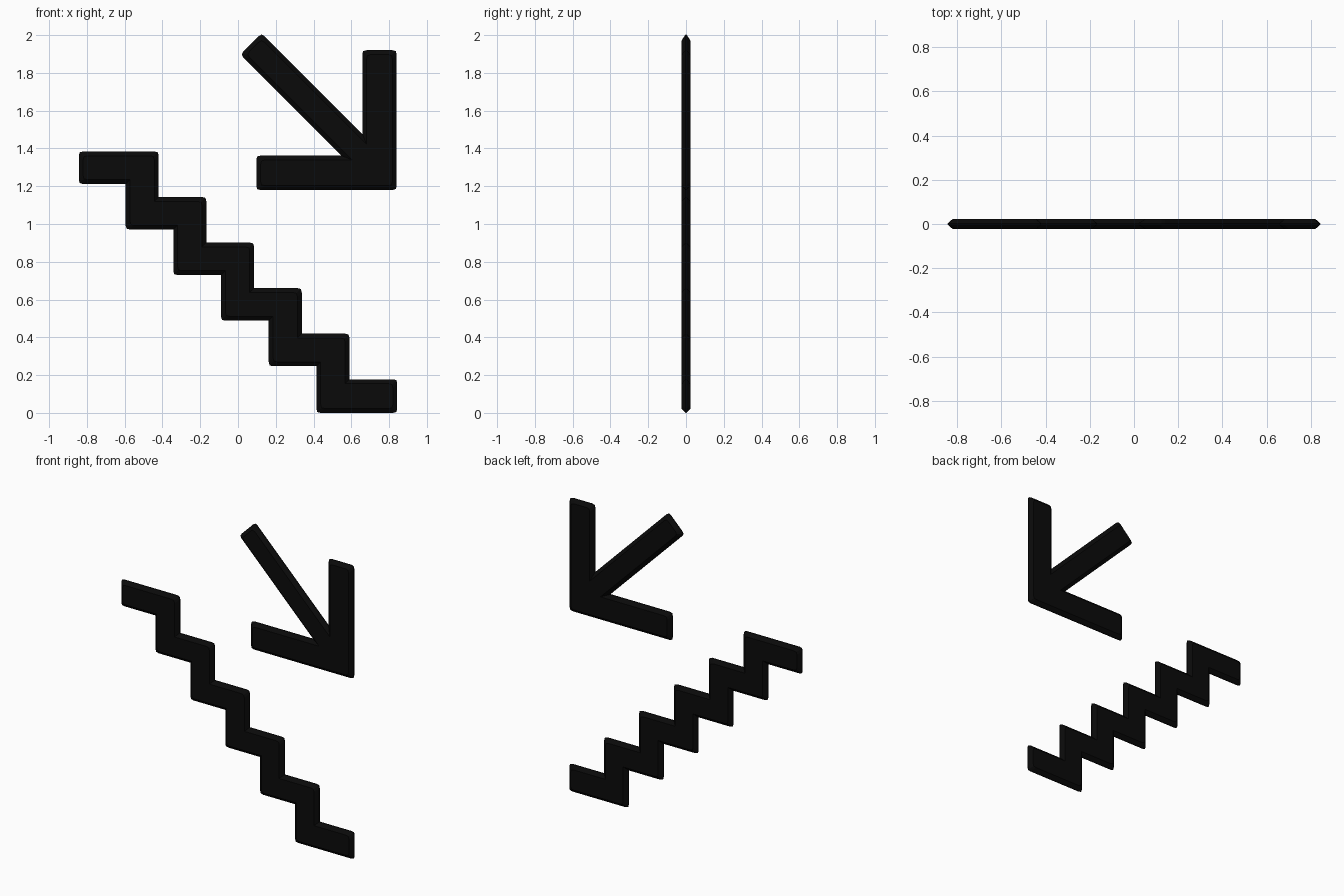
import bpy, bmesh
from mathutils import Vector

if "Cube" in bpy.data.objects:
    bpy.data.objects.remove(bpy.data.objects["Cube"])

HALF, INSET, ROUND = 0.0235, 0.023, 0.022   # half thickness, edge slope, corner rounding

black = bpy.data.materials.new("black")
black.diffuse_color = (0.003, 0.003, 0.003, 1)
black.use_nodes = True
black.node_tree.nodes["Principled BSDF"].inputs["Base Color"].default_value = black.diffuse_color


def outline(pts, inset):
    """Inset a clockwise outline and round its outer corners."""
    out = []
    n = len(pts)
    for i in range(n):
        p = Vector(pts[i])
        a = (p - Vector(pts[i - 1])).normalized()
        b = (Vector(pts[(i + 1) % n]) - p).normalized()
        na, nb = Vector((a.y, -a.x)), Vector((b.y, -b.x))
        q = p + (na + nb) * inset / (1 + na.dot(nb))
        if a.cross(b) < 0:
            s, e = q - a * ROUND, q + b * ROUND
            out += [s, (s + e) * 0.25 * 0.86 + q * 0.57, e]
        else:
            out.append(q)
    return out


def plate(name, pts):
    """Flat sign piece with a ridge running round its edge."""
    bm = bmesh.new()
    rings = []
    for y, inset in ((-HALF, INSET), (-0.003, 0), (0.003, 0), (HALF, INSET)):
        rings.append([bm.verts.new((p.x, y, p.y)) for p in outline(pts, inset)])
    n = len(rings[0])
    for lo, hi in zip(rings, rings[1:]):
        for i in range(n):
            j = (i + 1) % n
            bm.faces.new((lo[i], lo[j], hi[j], hi[i]))
    bm.faces.new(rings[0])
    bm.faces.new(rings[-1][::-1])
    bmesh.ops.recalc_face_normals(bm, faces=bm.faces)
    bmesh.ops.triangulate(bm, faces=[f for f in bm.faces if len(f.verts) > 4])
    me = bpy.data.meshes.new(name)
    bm.to_mesh(me)
    bm.free()
    me.materials.append(black)
    ob = bpy.data.objects.new(name, me)
    bpy.context.collection.objects.link(ob)
    return ob


# Staircase: upper edge walks down, lower edge walks back up
DX, DZ = 0.2525, 0.2412
upper, lower = [(-0.843, 1.384)], [(0.843, 0.0)]
for k in range(5):
    x = -0.42 + k * DX
    upper += [(x, 1.384 - k * DZ), (x, 1.384 - (k + 1) * DZ)]
    x = 0.415 - k * DX
    lower += [(x, k * DZ + 0.006), (x, (k + 1) * DZ + 0.006)]
lower[0] = (0.843, 0.006)
upper.append((0.843, 0.178))
lower.append((-0.843, 1.212))
stairs = [(x, z if z > 0.01 else 0.0) for x, z in upper + lower]
plate("stairs", stairs)

# Arrow pointing down and to the right
plate("arrow", [(0.84, 1.18), (0.097, 1.18), (0.097, 1.362), (0.548, 1.362),
                (0.0125, 1.8975), (0.125, 2.01), (0.658, 1.477),
                (0.658, 1.92), (0.84, 1.92)])
